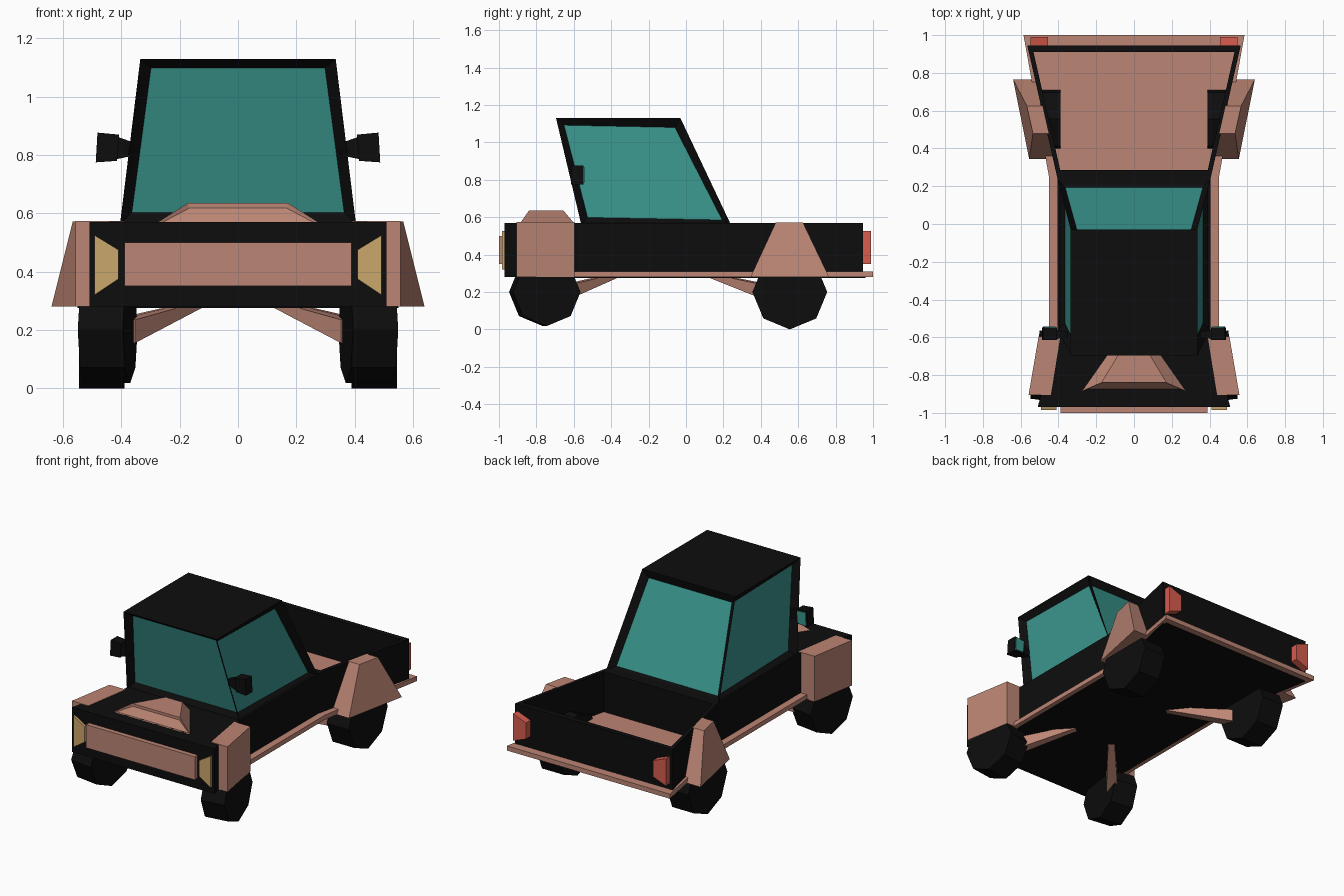
import bpy, bmesh
from math import sin, cos, pi, radians
from mathutils import Vector, Matrix

old = bpy.data.objects.get("Cube")
if old:
    bpy.data.objects.remove(old, do_unlink=True)


def material(name, rgb):
    m = bpy.data.materials.new(name)
    m.use_nodes = True
    m.diffuse_color = (*rgb, 1)
    m.node_tree.nodes["Principled BSDF"].inputs["Base Color"].default_value = (*rgb, 1)
    return m


BLACK = material("black paint", (0.004, 0.004, 0.004))
COPPER = material("copper trim", (0.50, 0.235, 0.175))
TEAL = material("teal glass", (0.041, 0.30, 0.265))
TAN = material("tan lamp", (0.60, 0.39, 0.145))
RED = material("red lamp", (0.68, 0.107, 0.076))


def finish(name, bm, *mats):
    bmesh.ops.recalc_face_normals(bm, faces=bm.faces)
    mesh = bpy.data.meshes.new(name)
    bm.to_mesh(mesh)
    bm.free()
    for m in mats:
        mesh.materials.append(m)
    ob = bpy.data.objects.new(name, mesh)
    bpy.context.collection.objects.link(ob)
    return ob


def loft_bm(a, b, side=1):
    """Closed solid between two matching rings of points."""
    bm = bmesh.new()
    ra, rb = ([bm.verts.new((p[0] * side, p[1], p[2])) for p in r] for r in (a, b))
    bm.faces.new(ra)
    bm.faces.new(rb)
    n = len(ra)
    for i in range(n):
        j = (i + 1) % n
        bm.faces.new((ra[i], ra[j], rb[j], rb[i]))
    bmesh.ops.recalc_face_normals(bm, faces=bm.faces)
    return bm


def loft(name, a, b, mat):
    return finish(name, loft_bm(a, b), mat)


def pair(name, a, b, mat):
    for label, side in (("left_", 1), ("right_", -1)):
        finish(label + name, loft_bm(a, b, side), mat)


def flat(points, z):
    return [(x, y, z) for x, y in points]


def upright(points, y):
    return [(x, y, z) for x, z in points]


def both(half):
    """Complete a right-hand outline by mirroring it across x."""
    return half + [(-x, y) for x, y in reversed(half)]


def rect(x, y0, y1):
    return both([(x, y0), (x, y1)])


LOW, SILL, DECK = 0.28, 0.31, 0.57

# Lower body, bed walls and floor
nose = both([(0.51, -0.97), (0.405, -0.58), (0.405, 0.24), (0.415, 0.285)])
loft("lower_body", flat(nose, LOW), flat(nose, DECK), BLACK)
wall = [(0.405, 0.24), (0.565, 0.945), (0.54, 0.945), (0.38, 0.24)]
pair("bed_wall", flat(wall, LOW), flat(wall, DECK), BLACK)
gate = both([(0.55, 0.91), (0.564, 0.944)])
loft("tailgate", flat(gate, LOW), flat(gate, DECK), BLACK)
sill = both([(0.45, -0.6), (0.45, 0.25), (0.585, 1.0)])
loft("floor_and_sill", flat(sill, LOW), flat(sill, SILL), COPPER)
under = both([(0.42, -0.6), (0.42, 0.25), (0.55, 0.96)])
loft("underbody", flat(under, LOW - 0.004), flat(under, LOW + 0.01), BLACK)

# Cabin with recessed windows on its four sloping sides
bm = loft_bm(flat(rect(0.405, -0.56, 0.24), DECK - 0.01), flat(rect(0.335, -0.695, -0.03), 1.13))
panes = [f for f in bm.faces if abs(f.normal.z) < 0.8]
for pane in panes:
    bmesh.ops.inset_individual(bm, faces=[pane], thickness=0.055, depth=-0.035)
    pane.material_index = 1
# keep the recess walls black
for f in bm.faces:
    f.material_index = 1 if f in panes else 0
finish("cabin", bm, BLACK, TEAL)

# Bonnet scoop with an inset front panel
bm = loft_bm(flat(both([(0.275, -0.885), (0.075, -0.6)]), DECK),
             flat(both([(0.172, -0.84), (0.06, -0.655)]), 0.635))
front = min(bm.faces, key=lambda f: f.calc_center_median().y)
bmesh.ops.inset_individual(bm, faces=[front], thickness=0.015, depth=-0.01)
finish("bonnet_scoop", bm, COPPER)

# Grille and lamps
bar = [(-0.39, 0.35), (0.39, 0.35), (0.39, 0.5), (-0.39, 0.5)]
loft("grille", upright(bar, -0.96), upright(bar, -1.0), COPPER)
lamp = [(0.41, 0.375), (0.492, 0.32), (0.492, 0.525), (0.41, 0.475)]
pair("headlight", upright(lamp, -0.96), upright(lamp, -0.985), TAN)
tail = [(0.455, 0.385), (0.548, 0.35), (0.548, 0.525), (0.455, 0.49)]
pair("tail_light", upright(tail, 0.93), upright(tail, 0.99), RED)

# Fenders
front_fender = [(0.44, -0.905), (0.558, -0.905), (0.505, -0.595), (0.39, -0.595)]
pair("front_fender", flat(front_fender, LOW), flat(front_fender, DECK + 0.003), COPPER)
pair("rear_fender",
     flat([(0.425, 0.345), (0.555, 0.345), (0.64, 0.765), (0.515, 0.765)], LOW),
     flat([(0.452, 0.48), (0.535, 0.48), (0.567, 0.625), (0.485, 0.625)], DECK + 0.002), COPPER)


# Eight-sided wheels, the front pair toed outward
def wheel(name, centre, radius, toe):
    turn = Matrix.Rotation(radians(toe), 3, "Z")
    rings = []
    for dx in (-0.078, 0.078):
        rings.append([Vector(centre) + turn @ Vector((dx, radius * cos(i * pi / 4), radius * sin(i * pi / 4)))
                      for i in range(8)])
    pair(name, *rings, BLACK)


wheel("front_wheel", (0.447, -0.755, 0.2), 0.182, 8)
wheel("rear_wheel", (0.467, 0.555, 0.2), 0.2, 0)


# Tapered suspension arms running from wheel to underbody
def arm(name, start, end):
    a, b = Vector(start), Vector(end)
    across = (b - a).cross(Vector((0, 0, 1))).normalized()
    rings = []
    for p, w, h in ((a, 0.035, 0.04), (b, 0.02, 0.012)):
        rings.append([p + across * (w * i) + Vector((0, 0, h * j))
                      for i, j in ((-1, -1), (1, -1), (1, 1), (-1, 1))])
    pair(name, *rings, COPPER)


arm("front_arm", (0.38, -0.66, 0.195), (0.14, -0.38, 0.287))
arm("rear_arm", (0.41, 0.45, 0.195), (0.14, 0.14, 0.287))

# Door mirrors: stalk, housing and glass
pair("mirror_stalk",
     [(0.35, -0.6, 0.8), (0.35, -0.57, 0.8), (0.35, -0.57, 0.84), (0.35, -0.6, 0.84)],
     [(0.42, -0.61, 0.785), (0.42, -0.56, 0.785), (0.42, -0.56, 0.865), (0.42, -0.61, 0.865)], BLACK)
housing = [(0.415, 0.78), (0.488, 0.775), (0.482, 0.877), (0.408, 0.87)]
pair("mirror_housing", upright(housing, -0.615), upright(housing, -0.548), BLACK)
glass = [(0.42, 0.787), (0.481, 0.783), (0.476, 0.868), (0.415, 0.863)]
pair("mirror_glass", upright(glass, -0.55), upright(glass, -0.542), TEAL)
